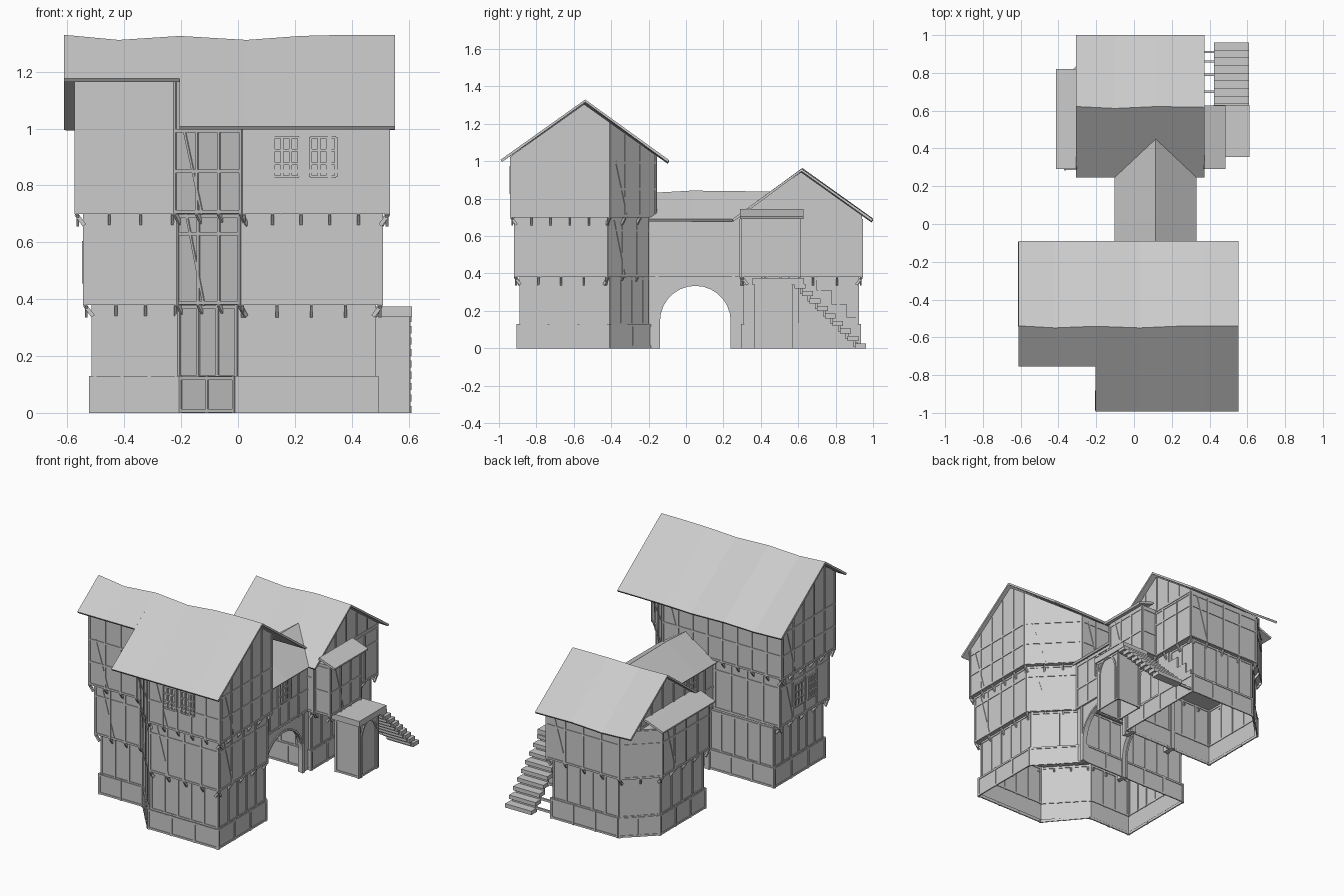
import bpy, bmesh, math
from mathutils import Vector as V

if "Cube" in bpy.data.objects:
    bpy.data.objects.remove(bpy.data.objects["Cube"])


def finish(name, bm, recalc=True):
    if recalc:
        bmesh.ops.recalc_face_normals(bm, faces=bm.faces)
    me = bpy.data.meshes.new(name)
    bm.to_mesh(me)
    bm.free()
    ob = bpy.data.objects.new(name, me)
    bpy.context.collection.objects.link(ob)
    return ob


def extrude(name, pts, vec, ridge=None, hollow=False):
    """Prism from a 3D outline, optionally clipped by a gable roof (y, z, slope) or left as open walls."""
    bm = bmesh.new()
    base = bm.faces.new([bm.verts.new(p) for p in pts])
    r = bmesh.ops.extrude_face_region(bm, geom=[base], use_keep_orig=True)
    bmesh.ops.translate(bm, vec=vec, verts=[v for v in r['geom'] if isinstance(v, bmesh.types.BMVert)])
    bmesh.ops.recalc_face_normals(bm, faces=bm.faces)
    if ridge:
        for s in (-1, 1):
            bmesh.ops.bisect_plane(bm, geom=bm.verts[:] + bm.edges[:] + bm.faces[:], clear_outer=True,
                                   plane_co=(0, ridge[0], ridge[1]), plane_no=(0, s * ridge[2], 1))
    if hollow:
        bmesh.ops.delete(bm, geom=[f for f in bm.faces if abs(f.normal.z) > .9], context='FACES')
    return finish(name, bm, not hollow and not ridge)


def floor(name, pts, z0, z1, ridge=None, hollow=False):
    return extrude(name, [(x, y, z0) for x, y in pts], (0, 0, z1 - z0), ridge, hollow)


def beam(bm, a, b, n, w=.014, d=.014):
    a, b, n = V(a), V(b), V(n).normalized()
    s = (b - a).cross(n).normalized() * w / 2
    n = (b - a).cross(s).normalized() * d / 2
    q = [[bm.verts.new(p + i * s + j * n) for i, j in ((-1, -1), (1, -1), (1, 1), (-1, 1))] for p in (a, b)]
    bm.faces.new(q[0])
    bm.faces.new(q[1][::-1])
    for i in range(4):
        bm.faces.new((q[0][i], q[0][i - 1], q[1][i - 1], q[1][i]))


def box(name, lo, hi):
    return floor(name, [(lo[0], lo[1]), (hi[0], lo[1]), (hi[0], hi[1]), (lo[0], hi[1])], lo[2], hi[2])


def frame(name, pts, z0, z1, gap, rails=(), top=None, brace=True, corbels=True, skip=()):
    """Posts, rails, braces and jetty corbels around a floor outline."""
    bm = bmesh.new()
    for k, p in enumerate(pts):
        if k in skip:
            continue
        a, b = V((*p, 0)), V((*pts[(k + 1) % len(pts)], 0))
        t = (b - a).normalized()
        n, L = V((t.y, -t.x, 0)), (b - a).length
        count = max(1, round(L / gap))
        for i in range(count + 1):
            c = a + t * (.006 + (L - .012) * i / count)
            zt = top(c.y) if top else z1
            beam(bm, c + V((0, 0, z0)), c + V((0, 0, zt)), n, .012, .01)
            if corbels:
                beam(bm, c - n * .03 + V((0, 0, z0 - .04)), c + V((0, 0, z0)), n, .01, .014)
        for z in (z0 + .008, z1 - .008, *rails):
            beam(bm, a + V((0, 0, z)), b + V((0, 0, z)), n, .012, .008)
        if brace and L > .3:
            beam(bm, a + t * .14 + V((0, 0, z0)), a + t * .05 + V((0, 0, z1)), n, .01, .008)
    finish(name, bm)


def roof(name, strips, thick=.014):
    """Thin roof skin lofted through cross-sections."""
    bm = bmesh.new()
    for secs in strips:
        rows = [[bm.verts.new(p) for p in s] for s in secs]
        for r, s in zip(rows, rows[1:]):
            for i in range(len(r) - 1):
                bm.faces.new((r[i], s[i], s[i + 1], r[i + 1]))
    bmesh.ops.remove_doubles(bm, verts=bm.verts, dist=.0005)
    ob = finish(name, bm, False)
    m = ob.modifiers.new("thickness", 'SOLIDIFY')
    m.thickness, m.offset = thick, -1


def window(name, c, n, w, h):
    bm = bmesh.new()
    c, n = V(c), V(n)
    t = V((-n.y, n.x, 0))
    for i in range(4):
        o = t * (w * (i / 3 - .5))
        beam(bm, c + o - V((0, 0, h / 2)), c + o + V((0, 0, h / 2)), n, .01, .014)
        o = V((0, 0, h * (i / 3 - .5)))
        beam(bm, c + o - t * w / 2, c + o + t * w / 2, n, .009, .012)
    finish(name, bm)


# Front house: stone plinth and three jettied floors
base = [(-.52, -.15), (-.52, -.67), (-.205, -.67), (-.01, -.9), (.49, -.9), (.49, -.41), (.25, -.155)]
ground = [(-.51, -.16), (-.51, -.66), (-.21, -.66), (0, -.885), (.48, -.885), (.48, -.41), (.24, -.165)]
middle = [(-.54, -.18), (-.54, -.68), (-.215, -.68), (.01, -.915), (.505, -.915), (.505, -.42), (.265, -.18)]
upper = [(-.57, -.16), (-.57, -.7), (-.225, -.7), (.015, -.935), (.53, -.935), (.53, -.41), (.28, -.16)]
SL = .71
floor("front_plinth", base, 0, .13, hollow=True)
floor("front_ground_floor", ground, .01, .39, hollow=True)
floor("front_middle_floor", middle, .38, .71)
floor("front_upper_floor", upper, .7, 1.4, ridge=(-.545, 1.305, SL))
frame("front_plinth_posts", base, 0, .13, .16, brace=False, corbels=False)
frame("front_ground_timber", ground, .12, .38, .09, brace=False, corbels=False)
frame("front_middle_timber", middle, .38, .7, .12, rails=(.63,))
frame("front_upper_timber", upper, .7, 1.0, .11, rails=(.85,), top=lambda y: 1.3 - SL * abs(y + .545))
for i, x in enumerate((.17, .3)):
    window(f"front_window_{i}", (x, -.937, .9), (0, -1, 0), .09, .14)
for i, y in enumerate((-.5, -.37)):
    window(f"left_window_{i}", (-.542, y, .53), (-1, 0, 0), .09, .14)


# Front house roof with wavy ridge and shortened left eave
def main_sec(x, zr, yf):
    yr = -.545 + .6 * (zr - 1.32)
    return [(x, yf, 1.325 - SL * abs(yf + .545)), (x, yr, zr), (x, -.09, 1.002 + (zr - 1.32) * .4)]


roof("front_roof", [
    [main_sec(x, z, -.755) for x, z in ((-.612, 1.33), (-.42, 1.312), (-.205, 1.326))],
    [main_sec(x, z, -.992) for x, z in ((-.205, 1.326), (.03, 1.312), (.22, 1.326), (.38, 1.33), (.552, 1.33))]])

# Rear house: ground floor, upper floor with left outshot and attic
r_base = [(-.35, .3), (.31, .3), (.31, .93), (-.17, .93), (-.35, .76)]
r_ground = [(-.34, .31), (.3, .31), (.3, .92), (-.17, .92), (-.34, .75)]
r_upper = [(-.37, .29), (.335, .29), (.335, .94), (-.19, .94), (-.37, .77)]
r_attic = [(-.275, .29), (.335, .29), (.335, .94), (-.19, .94), (-.275, .86)]
floor("rear_plinth", r_base, 0, .13, hollow=True)
floor("rear_ground_floor", r_ground, .01, .39, hollow=True)
floor("rear_upper_floor", r_upper, .38, .695)
floor("rear_attic", r_attic, .685, 1.0, ridge=(.615, .942, SL))
frame("rear_plinth_posts", r_base, 0, .13, .16, brace=False, corbels=False)
frame("rear_ground_timber", r_ground, .12, .38, .1, brace=False, corbels=False)
frame("rear_upper_timber", r_upper, .38, .69, .12, rails=(.6,))
frame("rear_attic_timber", r_attic, .69, .71, .11, top=lambda y: .935 - SL * abs(y - .615),
      brace=False, corbels=False, skip=(0, 2, 3))
roof("rear_roof", [[[(x, .247, .69), (x, .618 + d, .96 + d), (x, 1.0, .69 + d)]
                    for x, d in ((-.306, .004), (-.1, -.006), (.12, .004), (.372, 0))]])

# Lean-to roofs and the right hand bay
bay = [(.33, .3), (.445, .3), (.445, .61), (.33, .61)]
floor("right_bay", bay, .38, .705)
frame("right_bay_timber", bay, .38, .69, .11, rails=(.53,), skip=(3,))
roof("right_bay_roof", [[[(.485, .29, .705), (.373, .29, .745)], [(.485, .628, .705), (.373, .628, .745)]]])
roof("left_outshot_roof", [[[(-.307, .29, .74), (-.412, .29, .70)], [(-.307, .82, .74), (-.412, .82, .70)]]])
roof("left_outshot_flashing", [[[(-.27, .36, .75), (-.307, .33, .74)], [(-.27, .82, .75), (-.307, .82, .74)]]])

# Bridge room over the passage
bridge = [(-.065, -.2), (.29, -.2), (.29, .3), (-.065, .3)]
floor("bridge_room", bridge, .38, .7)
frame("bridge_timber", bridge, .38, .69, .1, rails=(.52,), brace=False, corbels=False, skip=(0, 2))
roof("bridge_roof", [[[(.33, y0, .69), (.115, y1, z), (-.102, y0, .69)]
                      for y0, y1, z in ((-.2, -.2, .83), (.03, .03, .843), (.248, .455, .838))]])
for s, x in (("left", -.066), ("right", .291)):
    window(f"bridge_window_{s}", (x, .05, .6), (1, 0, 0), .13, .13)

# Passage arches with timber trim, and joists under the bridge
arc = [(.05 - .195 * math.cos(math.pi * i / 14), .145 + .195 * math.sin(math.pi * i / 14)) for i in range(15)]
outline = [(-.2, 0), (-.145, 0), *arc, (.245, 0), (.32, 0), (.32, .39), (-.2, .39)]
for s, x, n in (("left", -.06, -1), ("right", .255, 1)):
    extrude(f"arch_wall_{s}", [(x, y, z) for y, z in outline], (.03, 0, 0))
    bm = bmesh.new()
    run = [(-.145, 0), *arc, (.245, 0)]
    xo = x + (.03 if n > 0 else 0)
    for (y0, z0), (y1, z1) in zip(run, run[1:]):
        beam(bm, (xo, y0, z0), (xo, y1, z1), (n, 0, 0), .012, .012)
    for y in (-.155, .255):
        beam(bm, (xo, y, 0), (xo, y, .38), (n, 0, 0), .016, .014)
    finish(f"arch_trim_{s}", bm)
bm = bmesh.new()
for i in range(7):
    y = -.13 + .06 * i
    beam(bm, (-.06, y, .375), (.285, y, .375), (0, 0, 1), .016, .022)
finish("bridge_joists", bm)

# Stair landing box with flat cap
landing = [(.43, .37), (.6, .37), (.6, .565), (.43, .565)]
floor("landing_box", landing, 0, .345, hollow=True)
frame("landing_posts", landing, 0, .34, .19, brace=False, corbels=False)
box("landing_cap", (.42, .355, .338), (.612, .63, .375))
bm = bmesh.new()
doorway = [(.465 - .075 * math.cos(math.pi * i / 10), .24 + .1 * math.sin(math.pi * i / 10)) for i in range(11)]
run = [(.39, 0), *doorway, (.54, 0)]
for (y0, z0), (y1, z1) in zip(run, run[1:]):
    beam(bm, (.601, y0, z0), (.601, y1, z1), (1, 0, 0), .012, .012)
finish("landing_arch", bm)

# Outside stair, ties to the house and stepped boarding on the house wall
for i in range(9):
    y, z = .58 + .0405 * i, .345 - .04 * i
    box(f"stair_tread_{i}", (.424, y, z - .025), (.61, y + .058, z))
    if i < 8:
        box(f"stair_riser_{i}", (.43, y + .03, z - .055), (.6, y + .045, z - .02))
steps = [(.6, .13), (.6, .38), (.7, .38), (.7, .31), (.78, .31), (.78, .235), (.86, .235), (.86, .165),
         (.91, .165), (.91, .13)]
extrude("stair_wall_boarding", [(.298, y, z) for y, z in steps], (.012, 0, 0))
for y, z in ((.7, .22), (.79, .13), (.86, .06), (.91, .02)):
    box(f"stair_tie_{int(y * 100)}", (.29, y - .006, z), (.43, y + .006, z + .014))
